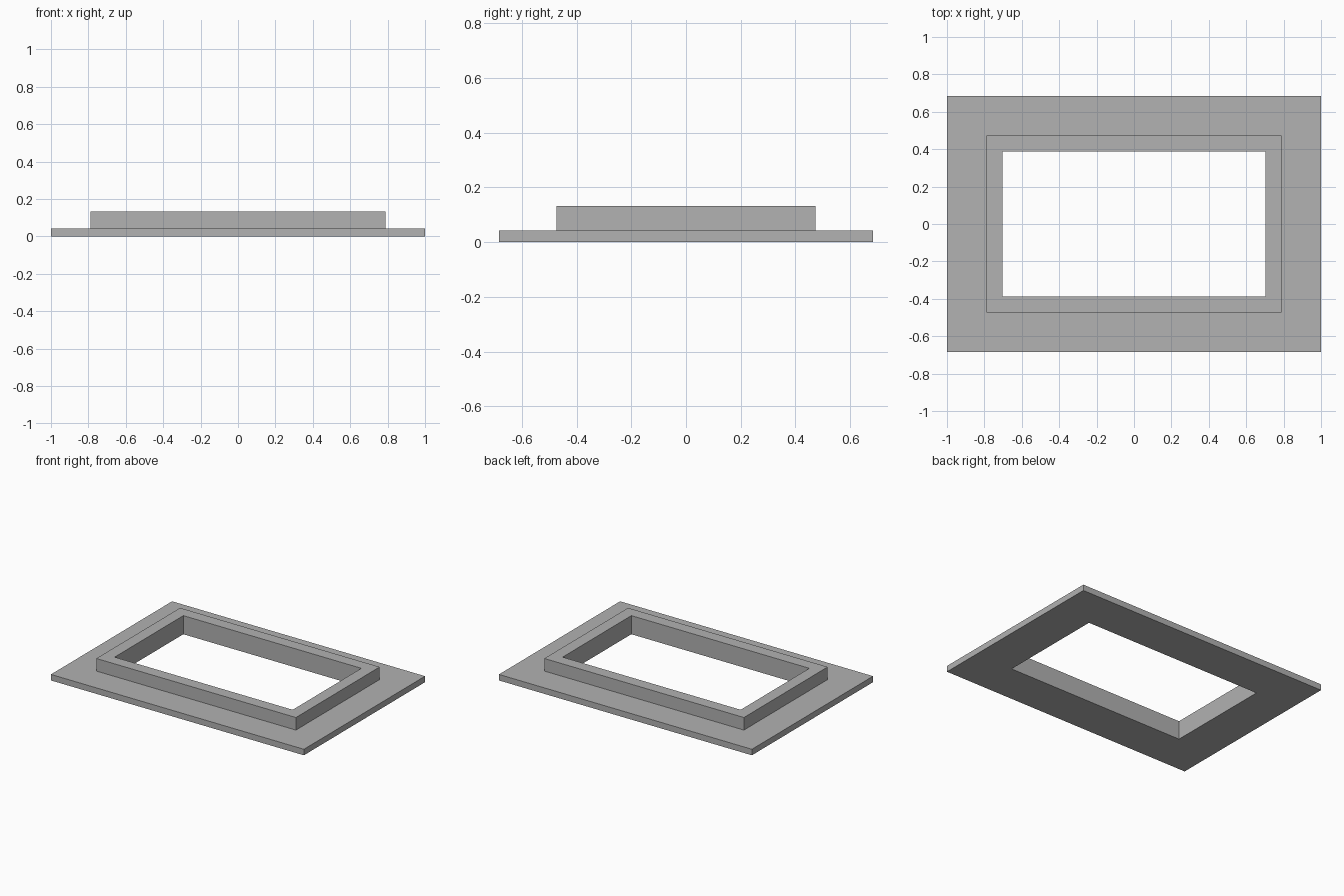
import bpy
import bmesh

cube = bpy.data.objects.get("Cube")
if cube:
    bpy.data.objects.remove(cube, do_unlink=True)

# Plain grey material
grey = bpy.data.materials.new("plain grey")
grey.use_nodes = True
colour = (0.445, 0.445, 0.445, 1)
grey.diffuse_color = colour
bsdf = next(n for n in grey.node_tree.nodes if n.type == 'BSDF_PRINCIPLED')
bsdf.inputs["Base Color"].default_value = colour

# Main sizes: flange outline, inset to collar and opening, and heights
HALF_X, HALF_Y = 1.0, 0.684
COLLAR_INSET, OPENING_INSET = 0.211, 0.296
FLANGE_TOP, COLLAR_TOP = 0.043, 0.133

# Stepped cross-section as (inset from the outer edge, height)
profile = [
    (0, 0),
    (0, FLANGE_TOP),
    (COLLAR_INSET, FLANGE_TOP),
    (COLLAR_INSET, COLLAR_TOP),
    (OPENING_INSET, COLLAR_TOP),
    (OPENING_INSET, 0),
]
corners = [(-1, -1), (1, -1), (1, 1), (-1, 1)]

# Sweep the section round the rectangle with mitred corners
bm = bmesh.new()
rings = [[bm.verts.new((sx * (HALF_X - d), sy * (HALF_Y - d), z))
          for sx, sy in corners] for d, z in profile]
for i, ring in enumerate(rings):
    above = rings[(i + 1) % len(rings)]
    for j in range(len(corners)):
        k = (j + 1) % len(corners)
        bm.faces.new((ring[j], ring[k], above[k], above[j]))
bmesh.ops.recalc_face_normals(bm, faces=bm.faces[:])

mesh = bpy.data.meshes.new("flanged_frame")
bm.to_mesh(mesh)
bm.free()
mesh.materials.append(grey)
frame = bpy.data.objects.new("flanged_frame", mesh)
bpy.context.collection.objects.link(frame)
